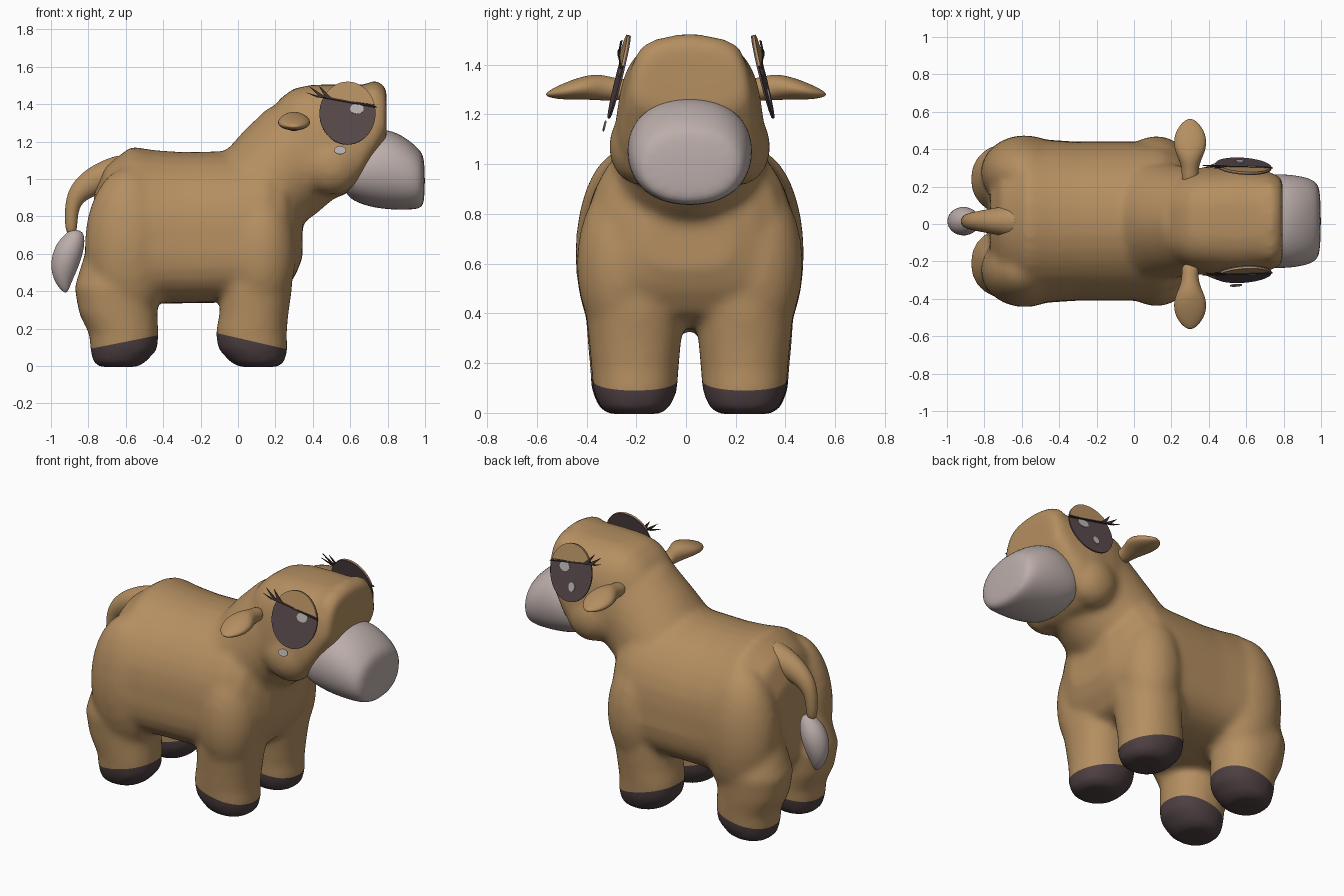
import bpy, bmesh, math
from mathutils import Matrix, Vector

cube = bpy.data.objects.get("Cube")
if cube:
    bpy.data.objects.remove(cube)

MID = 0.015  # y of the symmetry plane


def material(name, *rgb):
    m = bpy.data.materials.new(name)
    m.use_nodes = True
    m.diffuse_color = (*rgb, 1)
    m.node_tree.nodes["Principled BSDF"].inputs["Base Color"].default_value = (*rgb, 1)
    return m


HIDE = material("tan_hide", 0.46, 0.275, 0.12)
PALE = material("pale_muzzle", 0.50, 0.42, 0.405)
HOOF = material("dark_hoof", 0.075, 0.05, 0.053)
EYE = material("eye_brown", 0.095, 0.065, 0.068)
LASH = material("lash_dark", 0.045, 0.03, 0.03)
SHINE = material("eye_shine", 0.48, 0.44, 0.44)


def loft(bm, secs, y=MID, n=2.0, under=None, taper=0.0, upright=True, place=Matrix(), seg=32):
    """Closed skin through rings (x, z, half height, half width)."""
    rings = []
    for i, (x, z, h, w) in enumerate(secs):
        a = 0.0
        if not upright:
            p, q = secs[max(i - 1, 0)], secs[min(i + 1, len(secs) - 1)]
            a = math.atan2(q[1] - p[1], q[0] - p[0])
        ring = []
        for k in range(seg):
            t = 2 * math.pi * k / seg
            e = 2 / (under if under and k > seg / 2 else n)
            c = math.copysign(abs(math.cos(t)) ** e, math.cos(t))
            s = math.copysign(abs(math.sin(t)) ** e, math.sin(t))
            co = Vector((x - math.sin(a) * h * s, y + w * c * (1 - taper * s), z + math.cos(a) * h * s))
            ring.append(bm.verts.new(place @ co))
        rings.append(ring)
    faces = [bm.faces.new(rings[0]), bm.faces.new(rings[-1])]
    for r, q in zip(rings, rings[1:]):
        faces += [bm.faces.new((r[k], r[(k + 1) % seg], q[(k + 1) % seg], q[k])) for k in range(seg)]
    bmesh.ops.recalc_face_normals(bm, faces=faces)


def ellipsoid(bm, centre, radii):
    place = Matrix.Translation(centre) @ Matrix.Diagonal((*radii, 1))
    bmesh.ops.create_uvsphere(bm, u_segments=32, v_segments=16, radius=1, matrix=place)


def finish(name, bm, mats, smooth=True):
    me = bpy.data.meshes.new(name)
    bm.to_mesh(me)
    bm.free()
    for m in mats:
        me.materials.append(m)
    if smooth:
        me.shade_smooth()
    ob = bpy.data.objects.new(name, me)
    bpy.context.collection.objects.link(ob)
    return ob


def soft_part(name, secs, mat, **kw):
    bm = bmesh.new()
    loft(bm, secs, seg=16, **kw)
    ob = finish(name, bm, [mat])
    ob.modifiers.new("round", "SUBSURF").levels = 2
    ob.modifiers["round"].render_levels = 2


# Body: torso, neck, head and legs fused into one skin
bm = bmesh.new()
torso = [(-0.77, 0.68, 0.24, 0.24), (-0.71, 0.71, 0.36, 0.36), (-0.57, 0.75, 0.425, 0.44),
         (-0.45, 0.745, 0.41, 0.43), (-0.3, 0.74, 0.405, 0.42), (0, 0.745, 0.405, 0.42),
         (0.15, 0.76, 0.41, 0.41), (0.25, 0.76, 0.36, 0.36), (0.31, 0.75, 0.26, 0.27),
         (0.345, 0.73, 0.15, 0.17)]
loft(bm, torso, n=2.1, under=3.2, taper=0.07)
neck = [(0.0, 0.84, 0.28, 0.34), (0.12, 0.94, 0.28, 0.32), (0.23, 1.04, 0.295, 0.3),
        (0.35, 1.15, 0.3, 0.28), (0.45, 1.22, 0.2, 0.22)]
loft(bm, neck, upright=False)
head = [(0.17, 1.18, 0.18, 0.18), (0.23, 1.19, 0.245, 0.23), (0.3, 1.2, 0.285, 0.265), (0.4, 1.2, 0.305, 0.285),
        (0.55, 1.205, 0.3, 0.295), (0.66, 1.24, 0.265, 0.275), (0.75, 1.32, 0.185, 0.25),
        (0.795, 1.35, 0.14, 0.22)]
loft(bm, head, n=3.0, taper=0.13)
ellipsoid(bm, (0.73, MID, 1.435), (0.065, 0.22, 0.09))

front_leg = [(0.1, 0.75, 0.14, 0.13), (0.1, 0.6, 0.19, 0.19), (0.1, 0.42, 0.19, 0.2),
             (0.085, 0.28, 0.185, 0.185), (0.07, 0.17, 0.19, 0.175), (0.08, 0.09, 0.185, 0.17),
             (0.105, 0.02, 0.145, 0.14), (0.11, -0.005, 0.1, 0.1)]
rear_leg = [(-0.62, 0.6, 0.2, 0.16), (-0.65, 0.42, 0.225, 0.195), (-0.64, 0.28, 0.21, 0.185),
            (-0.61, 0.17, 0.185, 0.175), (-0.61, 0.09, 0.18, 0.17), (-0.635, 0.02, 0.14, 0.14),
            (-0.64, -0.005, 0.1, 0.1)]
for side in (-1, 1):
    for leg, y in ((front_leg, 0.22), (rear_leg, 0.225)):
        flat = [(z, -x, h, w) for x, z, h, w in leg]
        loft(bm, flat, y=MID + side * y, n=2.2, place=Matrix.Rotation(-math.pi / 2, 4, "Y"))
    ellipsoid(bm, (-0.585, MID + side * 0.26, 0.64), (0.235, 0.2, 0.42))
    ellipsoid(bm, (0.12, MID + side * 0.27, 0.6), (0.19, 0.185, 0.34))
    ellipsoid(bm, (0.5, MID + side * 0.2, 1.07), (0.16, 0.125, 0.155))

body = finish("body", bm, [HIDE])
fuse = body.modifiers.new("fuse", "REMESH")
fuse.mode = "VOXEL"
fuse.voxel_size = 0.02
relax = body.modifiers.new("relax", "SMOOTH")
relax.factor = 0.5
relax.iterations = 10
bpy.context.view_layer.update()
skin = bpy.data.meshes.new_from_object(body.evaluated_get(bpy.context.evaluated_depsgraph_get()))
body.modifiers.clear()
skin.materials.clear()
for m in (HIDE, HOOF):
    skin.materials.append(m)

# Hooves: cut the skin along a sloped plane on each pair of legs
bm = bmesh.new()
bm.from_mesh(skin)
for front, base, slope in ((True, 0.15, -0.23), (False, 0.25, 0.2)):
    low = [f for f in bm.faces if f.calc_center_median().z < 0.3
           and (f.calc_center_median().x > -0.25) == front]
    geom = list({v for f in low for v in f.verts}) + list({e for f in low for e in f.edges}) + low
    bmesh.ops.bisect_plane(bm, geom=geom, plane_co=(0, 0, base), plane_no=(-slope, 0, 1))
for f in bm.faces:
    c = f.calc_center_median()
    line = 0.15 - 0.23 * c.x if c.x > -0.25 else 0.25 + 0.2 * c.x
    f.material_index = int(c.z < line and c.z < 0.25)
    f.smooth = True
bm.to_mesh(skin)
bm.free()
body.data = skin

# Muzzle
soft_part("muzzle", [(0.56, 1.02, 0.1, 0.2), (0.64, 1.045, 0.18, 0.245), (0.76, 1.06, 0.225, 0.26),
                     (0.88, 1.035, 0.205, 0.25), (0.97, 1.0, 0.165, 0.225), (1.0, 0.99, 0.125, 0.17)],
          PALE, n=2.2)

# Tail and its tuft
soft_part("tail", [(-0.56, 1.05, 0.1, 0.1), (-0.68, 1.025, 0.09, 0.085), (-0.78, 0.985, 0.078, 0.065),
                   (-0.86, 0.925, 0.058, 0.05), (-0.895, 0.84, 0.036, 0.038), (-0.89, 0.69, 0.033, 0.03)],
          HIDE, upright=False)
soft_part("tail_tuft", [(-0.865, 0.73, 0.035, 0.03), (-0.868, 0.69, 0.055, 0.055), (-0.9, 0.63, 0.078, 0.08),
                        (-0.928, 0.55, 0.08, 0.078), (-0.938, 0.46, 0.055, 0.05), (-0.92, 0.39, 0.01, 0.01)],
          PALE, upright=False)


# Eye plates lie in a leaning plane on each side of the head
def plate(name, outline, mat, side, low, high):
    bm = bmesh.new()
    up = Vector((0, -0.25, 1)).normalized()
    along = Vector((1, -0.07, 0)).normalized()
    out = up.cross(along).normalized()
    layers = []
    for d in (low, high):
        pts = [Vector((0.585, 0.285, 1.35)) + along * u + up * v + out * d for u, v in outline]
        layers.append([bm.verts.new((p.x, p.y * side + 0.02, p.z)) for p in pts])
    for ring in layers:
        bm.faces.new(ring)
    a, b = layers
    for k in range(len(a)):
        j = (k + 1) % len(a)
        bm.faces.new((a[k], a[j], b[j], b[k]))
    bmesh.ops.recalc_face_normals(bm, faces=bm.faces)
    finish(name, bm, [mat], smooth=False)


def oval(u, v, ru, rv, seg=48):
    turns = [2 * math.pi * k / seg for k in range(seg)]
    return [(u + ru * math.cos(t), v + rv * math.sin(t)) for t in turns]


def lid_line(u):
    return 0.06 - 0.17 * u


whole = oval(0, 0, 0.15, 0.172)
for side, tag in ((-1, "right"), (1, "left")):
    plate(tag + "_eye", whole, EYE, side, 0, 0.008)
    plate(tag + "_eyelid", [p for p in whole if p[1] >= lid_line(p[0])], HIDE, side, 0.008, 0.016)
    plate(tag + "_lash_line", [(-0.16, 0.088), (0.155, 0.029), (0.155, 0.035), (0, 0.067), (-0.155, 0.097)],
          LASH, side, 0.01, 0.019)
    plate(tag + "_eye_shine", oval(0.05, 0.024, 0.036, 0.028), SHINE, side, 0.008, 0.011)
    spot = (-0.04, -0.205, 0.032, 0.022) if side < 0 else (-0.02, -0.08, 0.022, 0.028)
    plate(tag + "_small_shine", oval(*spot), SHINE, side, 0.008, 0.013)
    for i, (u, tip_u, tip_v) in enumerate(((-0.15, -0.22, 0.11), (-0.13, -0.205, 0.145), (-0.1, -0.155, 0.15))):
        v = lid_line(u)
        plate(f"{tag}_lash_{i + 1}", [(u - 0.015, v), (u + 0.02, v), (tip_u, tip_v)], LASH, side, 0.016, 0.021)
    # Ear: leaf shape pointing sideways
    place = Matrix.Translation((0.3, side * 0.255, 1.3)) @ Matrix.Rotation(side * math.pi / 2, 4, "Z")
    soft_part(tag + "_ear", [(-0.05, 0, 0.04, 0.05), (0.03, 0, 0.045, 0.042), (0.09, 0.01, 0.055, 0.06),
                             (0.16, 0.008, 0.048, 0.095), (0.25, -0.01, 0.032, 0.08), (0.31, -0.02, 0.008, 0.018)],
              HIDE, y=0, place=place)
